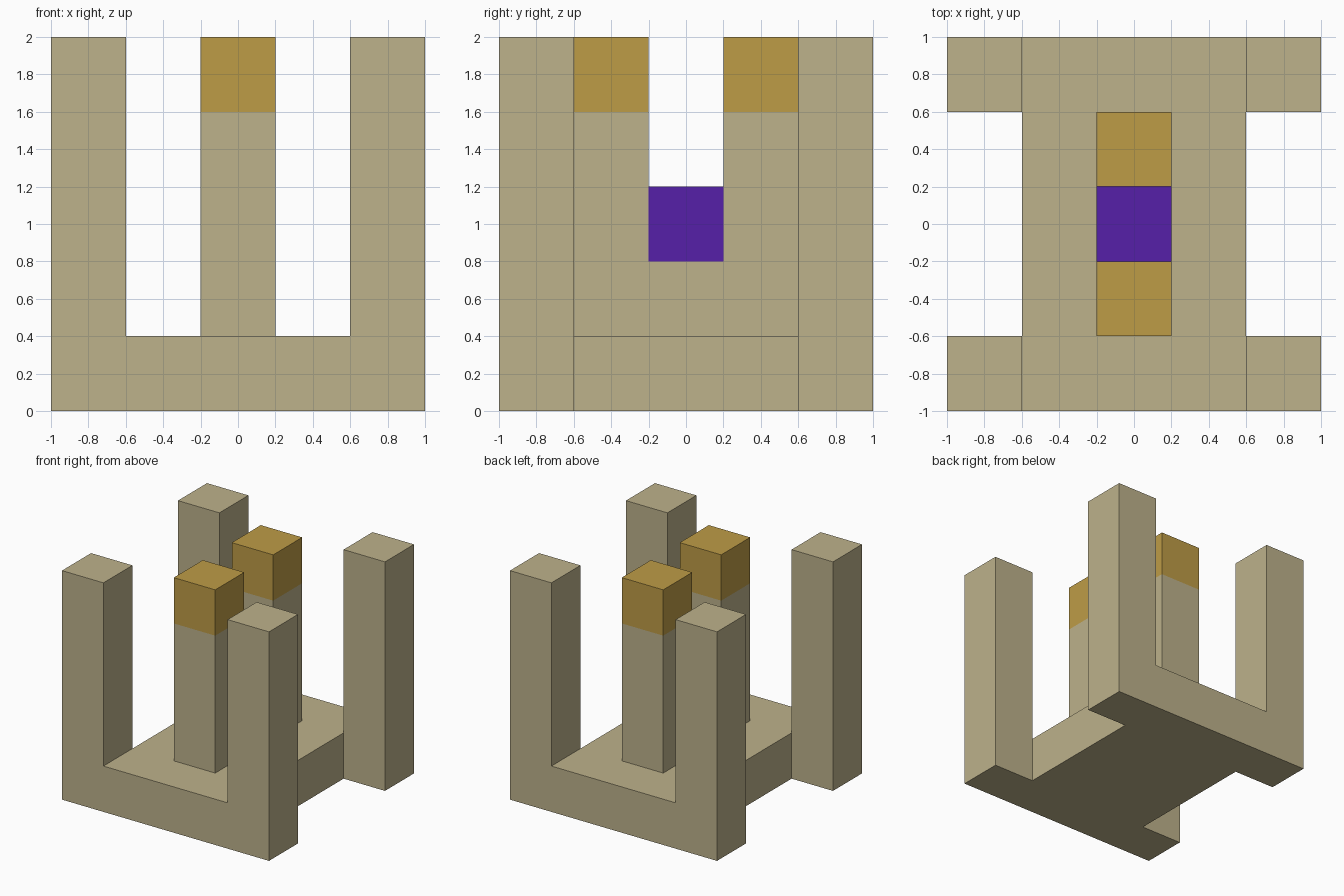
import bpy
import bmesh
from mathutils import Vector
from itertools import product

default = bpy.data.objects.get("Cube")
if default:
    bpy.data.objects.remove(default, do_unlink=True)

UNIT = 0.4  # edge of one building block


def material(name, rgb):
    mat = bpy.data.materials.new(name)
    mat.use_nodes = True
    mat.diffuse_color = (*rgb, 1)
    mat.node_tree.nodes["Principled BSDF"].inputs["Base Color"].default_value = (*rgb, 1)
    return mat


tan = material("sandy_tan", (0.51, 0.445, 0.26))
gold = material("gold", (0.515, 0.333, 0.062))
purple = material("purple", (0.094, 0.0145, 0.392))


def blocks(xs, ys, zs):
    """Block coordinates, x and y counted from the centre, z from the floor."""
    return set(product(xs, ys, zs))


# Parts: name -> (blocks, material)
parts = {}
parts["base"] = (blocks(range(-1, 2), range(-2, 3), [0]), tan)
parts["centre_support"] = (blocks([0], [0], [1]), tan)
parts["centre_block"] = (blocks([0], [0], [2]), purple)
for y, end in ((-1, "front"), (1, "back")):
    parts[end + "_pillar"] = (blocks([0], [y], range(1, 4)), tan)
    parts[end + "_pillar_cap"] = (blocks([0], [y], [4]), gold)
    for x, side in ((-1, "right"), (1, "left")):
        parts[f"{end}_{side}_post"] = (blocks([2 * x], [2 * y], range(5)), tan)

filled = set().union(*(cells for cells, _ in parts.values()))
axes = [Vector(v) for v in ((1, 0, 0), (0, 1, 0), (0, 0, 1))]


def build(name, cells, mat):
    """Make the outer skin of a part, leaving out faces hidden by neighbours."""
    bm = bmesh.new()
    for cell in sorted(cells):
        centre = Vector(cell) + axes[2] / 2
        for i, sign in product(range(3), (-1, 1)):
            n = axes[i] * sign
            if tuple(int(c + d) for c, d in zip(cell, n)) in filled:
                continue
            u = axes[(i + 1) % 3] / 2
            v = n.cross(u)
            mid = centre + n / 2
            corners = (mid - u - v, mid + u - v, mid + u + v, mid - u + v)
            bm.faces.new([bm.verts.new(c * UNIT) for c in corners])
    bmesh.ops.remove_doubles(bm, verts=bm.verts, dist=0.001)
    bmesh.ops.dissolve_limit(bm, angle_limit=0.01, verts=bm.verts, edges=bm.edges)
    mesh = bpy.data.meshes.new(name)
    bm.to_mesh(mesh)
    bm.free()
    mesh.materials.append(mat)
    bpy.context.collection.objects.link(bpy.data.objects.new(name, mesh))


for part, (cells, mat) in parts.items():
    build(part, cells, mat)
